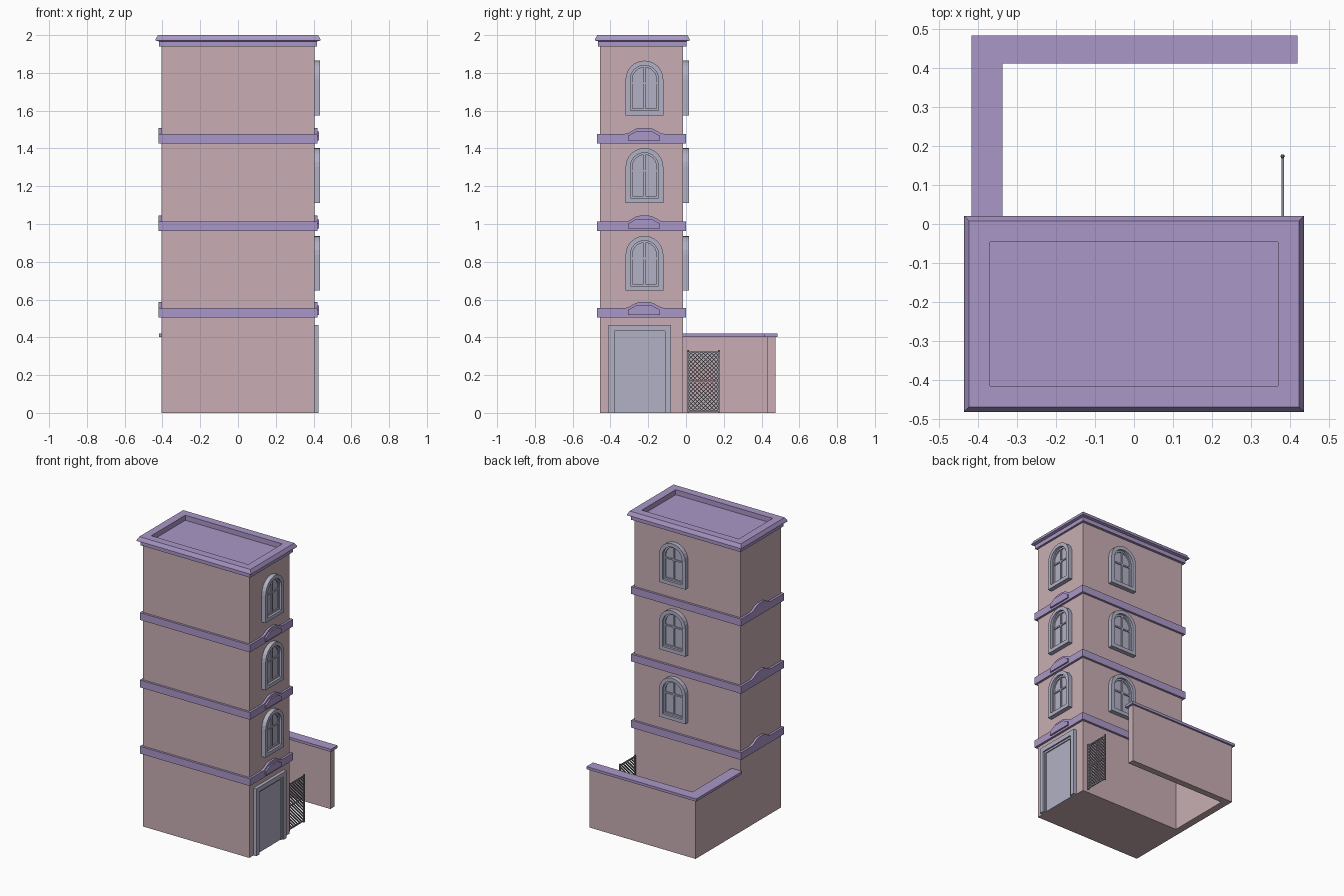
import bpy, bmesh, math
from mathutils import Matrix, Vector

if "Cube" in bpy.data.objects:
    bpy.data.objects.remove(bpy.data.objects["Cube"])


def material(name, rgb):
    m = bpy.data.materials.new(name)
    lin = [((c / 255 + 0.055) / 1.055) ** 2.4 for c in rgb]
    m.diffuse_color = (*lin, 1)
    m.use_nodes = True
    m.node_tree.nodes["Principled BSDF"].inputs["Base Color"].default_value = m.diffuse_color
    return m


PINK = material("pink plaster", (200, 174, 179))
PURPLE = material("lilac trim", (170, 151, 199))
GREY = material("blue grey joinery", (178, 177, 198))
IRON = material("gate iron", (138, 139, 152))

# Local (u, v, d) frames: u along the wall, v up, d outwards
RIGHT = Matrix(((0, 0, 1, 0.405), (1, 0, 0, -0.22), (0, 1, 0, 0), (0, 0, 0, 1)))
LEFT = Matrix(((0, 0, -1, -0.405), (-1, 0, 0, -0.22), (0, 1, 0, 0), (0, 0, 0, 1)))
BACK = Matrix(((-1, 0, 0, 0.095), (0, 0, 1, -0.015), (0, 1, 0, 0), (0, 0, 0, 1)))
GATE = Matrix(((0, 0, 1, 0.382), (1, 0, 0, 0), (0, 1, 0, 0), (0, 0, 0, 1)))
IDENT = Matrix.Identity(4)


def finish(name, bm, mat, frame=IDENT):
    bm.transform(frame)
    bmesh.ops.recalc_face_normals(bm, faces=bm.faces)
    me = bpy.data.meshes.new(name)
    bm.to_mesh(me)
    bm.free()
    me.materials.append(mat)
    ob = bpy.data.objects.new(name, me)
    bpy.context.collection.objects.link(ob)
    return ob


def add_box(bm, lo, hi):
    lo, hi = Vector(lo), Vector(hi)
    m = Matrix.Translation((lo + hi) / 2) @ Matrix.Diagonal((*(hi - lo), 1))
    bmesh.ops.create_cube(bm, size=1, matrix=m)


def box(name, lo, hi, mat, frame=IDENT):
    bm = bmesh.new()
    add_box(bm, lo, hi)
    return finish(name, bm, mat, frame)


def add_prism(bm, pts, d0, d1):
    a = [bm.verts.new((u, v, d0)) for u, v in pts]
    b = [bm.verts.new((u, v, d1)) for u, v in pts]
    n = len(pts)
    bm.faces.new(a)
    bm.faces.new(b)
    for i in range(n):
        j = (i + 1) % n
        bm.faces.new((a[i], a[j], b[j], b[i]))


def add_ring(bm, outer, inner, d0, d1):
    loops = [[bm.verts.new((u, v, d)) for u, v in p]
             for p, d in ((outer, d0), (outer, d1), (inner, d1), (inner, d0))]
    n = len(outer)
    for k in range(4):
        a, b = loops[k], loops[(k + 1) % 4]
        for i in range(n):
            j = (i + 1) % n
            bm.faces.new((a[i], a[j], b[j], b[i]))


def arch(inset):
    # Round-headed outline 0.20 wide, 0.29 high
    r = 0.1 - inset
    return [(-r, inset), (r, inset)] + [
        (r * math.cos(math.pi * i / 12), 0.19 + r * math.sin(math.pi * i / 12))
        for i in range(13)]


def rect(u0, u1, v0, v1):
    return [(u0, v0), (u1, v0), (u1, v1), (u0, v1)]


# Tower body
box("tower_body", (-0.405, -0.455, 0), (0.405, -0.015, 1.95), PINK)

# Roof cornice: stacked rectangular loops lofted into a moulding with sunken roof
bm = bmesh.new()
steps = [(0.0, 1.94), (0.014, 1.94), (0.014, 1.967), (0.032, 1.972),
         (0.030, 1.98), (0.019, 2.0), (-0.035, 2.0), (-0.035, 1.965)]
loops = []
for o, z in steps:
    x, y = 0.405 + o, 0.22 + o
    oy = -0.231
    loops.append([bm.verts.new((sx * x, oy + sy * y, z))
                  for sx, sy in ((-1, -1), (1, -1), (1, 1), (-1, 1))])
for a, b in zip(loops, loops[1:]):
    for i in range(4):
        j = (i + 1) % 4
        bm.faces.new((a[i], a[j], b[j], b[i]))
bm.faces.new(loops[0])
bm.faces.new(loops[-1])
finish("roof_cornice", bm, PURPLE)

# Floor bands with raised hoods on both narrow sides
for k, z in enumerate((0.505, 0.962, 1.427)):
    box(f"floor_band_{k}", (-0.42, -0.47, z), (0.42, 0.0, z + 0.05), PURPLE)
    hood = [(-0.105, z + 0.05), (-0.105, z + 0.045), (0.105, z + 0.045), (0.105, z + 0.05),
            (0.085, z + 0.055), (0.045, z + 0.077), (0.025, z + 0.082),
            (-0.025, z + 0.082), (-0.045, z + 0.077), (-0.085, z + 0.055)]
    for side, frame in (("right", RIGHT), ("left", LEFT)):
        bm = bmesh.new()
        add_prism(bm, hood, 0, 0.015)
        finish(f"band_hood_{side}_{k}", bm, PURPLE, frame)
    plate = [(-0.088, z + 0.014), (0.082, z + 0.014), (0.082, z + 0.04),
             (0.04, z + 0.063), (-0.045, z + 0.063), (-0.088, z + 0.04)]
    bm = bmesh.new()
    add_prism(bm, plate, 0.01, 0.025)
    finish(f"hood_plate_{k}", bm, PURPLE, RIGHT)

# Arched windows on the right and back walls
for k, z in enumerate((0.647, 1.112, 1.575)):
    for side, frame in (("right", RIGHT), ("back", BACK)):
        bm = bmesh.new()
        add_ring(bm, arch(0), arch(0.025), 0, 0.03)
        add_ring(bm, arch(0.025), arch(0.036), 0, 0.014)
        add_prism(bm, arch(0.03), 0, 0.005)
        add_box(bm, (-0.005, 0.03, 0.004), (0.005, 0.26, 0.013))
        add_box(bm, (-0.066, 0.165, 0.004), (0.066, 0.175, 0.012))
        bm.transform(Matrix.Translation((0, z, 0)))
        finish(f"window_{side}_{k}", bm, GREY, frame)

# Door with stepped surround
bm = bmesh.new()


def surround(m0, m1, d):
    def u_shape(m):
        return [(-0.19 + m, 0), (-0.19 + m, 0.465 - m), (0.14 - m, 0.465 - m), (0.14 - m, 0)]
    add_prism(bm, u_shape(m0) + u_shape(m1)[::-1], 0, d)


surround(0, 0.032, 0.022)
surround(0.032, 0.045, 0.012)
add_prism(bm, rect(-0.16, 0.11, 0, 0.435), 0, 0.005)
finish("door", bm, GREY, RIGHT)

# Yard wall (L-shaped) and its coping
ell = [(-0.405, -0.02), (-0.355, -0.02), (-0.355, 0.428), (0.405, 0.428),
       (0.405, 0.473), (-0.405, 0.473)]
bm = bmesh.new()
add_prism(bm, ell, 0, 0.41)
finish("yard_wall", bm, PINK)
cap = [(-0.418, -0.015), (-0.338, -0.015), (-0.338, 0.413), (0.42, 0.413),
       (0.42, 0.485), (-0.418, 0.485)]
bm = bmesh.new()
add_prism(bm, cap, 0.403, 0.421)
finish("yard_coping", bm, PURPLE)

# Lattice gate: posts, rails and diagonal bars clipped to two panels
bm = bmesh.new()
for u in (0.011, 0.174):
    add_box(bm, (u - 0.004, 0, -0.004), (u + 0.004, 0.325, 0.004))
    bmesh.ops.create_icosphere(bm, subdivisions=1, radius=0.006,
                               matrix=Matrix.Translation((u, 0.328, 0)))
for v in (0.012, 0.168, 0.32):
    add_box(bm, (0.011, v - 0.004, -0.003), (0.174, v + 0.004, 0.003))
for v0, v1 in ((0.012, 0.168), (0.168, 0.32)):
    w, h = 0.163, v1 - v0
    for k in range(-7, 8):
        c = k * 0.022
        t0, t1 = max(0, -c), min(w, h - c)
        if t1 - t0 < 0.004:
            continue
        for flip in (0, 1):
            ends = [(0.011 + (w - t if flip else t), v0 + t + c) for t in (t0, t1)]
            mid = Vector((sum(e[0] for e in ends) / 2, sum(e[1] for e in ends) / 2, 0))
            m = (Matrix.Translation(mid)
                 @ Matrix.Rotation(math.radians(135 if flip else 45), 4, 'Z')
                 @ Matrix.Diagonal(((t1 - t0) * math.sqrt(2), 0.004, 0.003, 1)))
            bmesh.ops.create_cube(bm, size=1, matrix=m)
finish("lattice_gate", bm, IRON, GATE)
